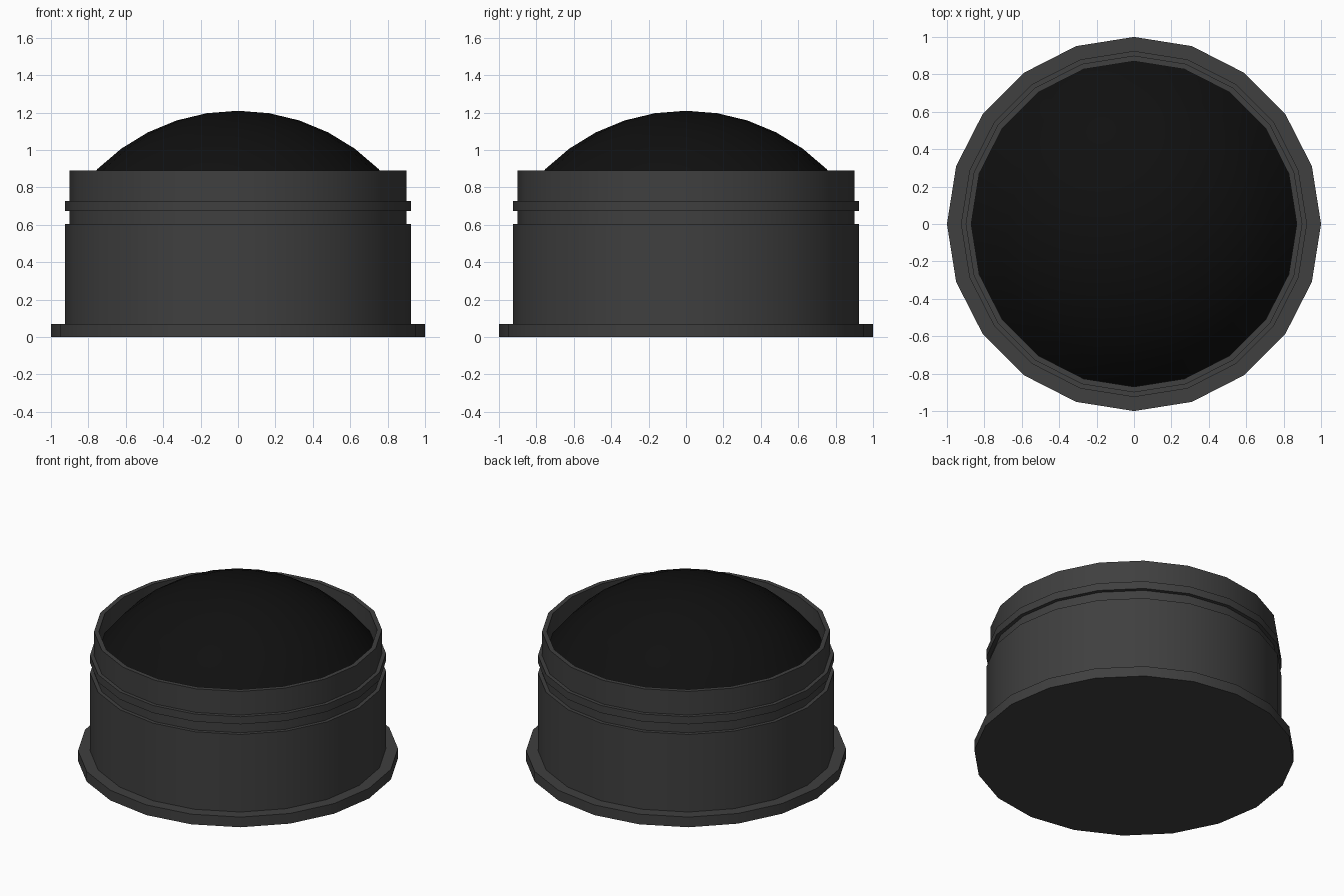
import bpy, bmesh
from math import sin, cos, pi, radians

if "Cube" in bpy.data.objects:
    bpy.data.objects.remove(bpy.data.objects["Cube"])

SIDES = 20


def material(name, value):
    mat = bpy.data.materials.new(name)
    mat.diffuse_color = (value, value, value, 1)
    mat.use_nodes = True
    mat.node_tree.nodes["Principled BSDF"].inputs["Base Color"].default_value = mat.diffuse_color
    return mat


def lathe(name, profile, mat):
    """Revolve (radius, z) points, listed from the bottom outwards and up."""
    bm = bmesh.new()
    rings = []
    for r, z in profile:
        if r == 0:
            rings.append([bm.verts.new((0, 0, z))] * SIDES)
        else:
            rings.append([bm.verts.new((r * cos(2 * pi * i / SIDES),
                                        r * sin(2 * pi * i / SIDES), z))
                          for i in range(SIDES)])
    for low, high in zip(rings, rings[1:]):
        for i in range(SIDES):
            j = (i + 1) % SIDES
            corners = [low[i], low[j], high[j], high[i]]
            bm.faces.new(list(dict.fromkeys(corners)))
    mesh = bpy.data.meshes.new(name)
    bm.to_mesh(mesh)
    bm.free()
    obj = bpy.data.objects.new(name, mesh)
    bpy.context.collection.objects.link(obj)
    mesh.materials.append(mat)
    bpy.ops.object.select_all(action='DESELECT')
    obj.select_set(True)
    bpy.context.view_layer.objects.active = obj
    bpy.ops.object.shade_smooth_by_angle(angle=radians(30))
    return obj


# Housing: base flange, barrel, groove, raised band, rim and inner wall
lathe("housing", [
    (0, 0), (1, 0), (1, 0.07), (0.925, 0.07), (0.925, 0.605),
    (0.9, 0.605), (0.9, 0.675), (0.925, 0.675), (0.925, 0.727),
    (0.9, 0.727), (0.9, 0.89), (0.87, 0.89), (0.87, 0.757),
], material("dark_grey", 0.05))

# Domed cap: a shallow spherical section rising out of the rim
R, TOP = 1.0625, 1.21
arc = [(R * sin(radians(a)), TOP - R + R * cos(radians(a)))
       for a in (45, 36, 27, 18, 9)]
lathe("dome", [(0.87, 0.757)] + arc + [(0, TOP)], material("black", 0.005))
